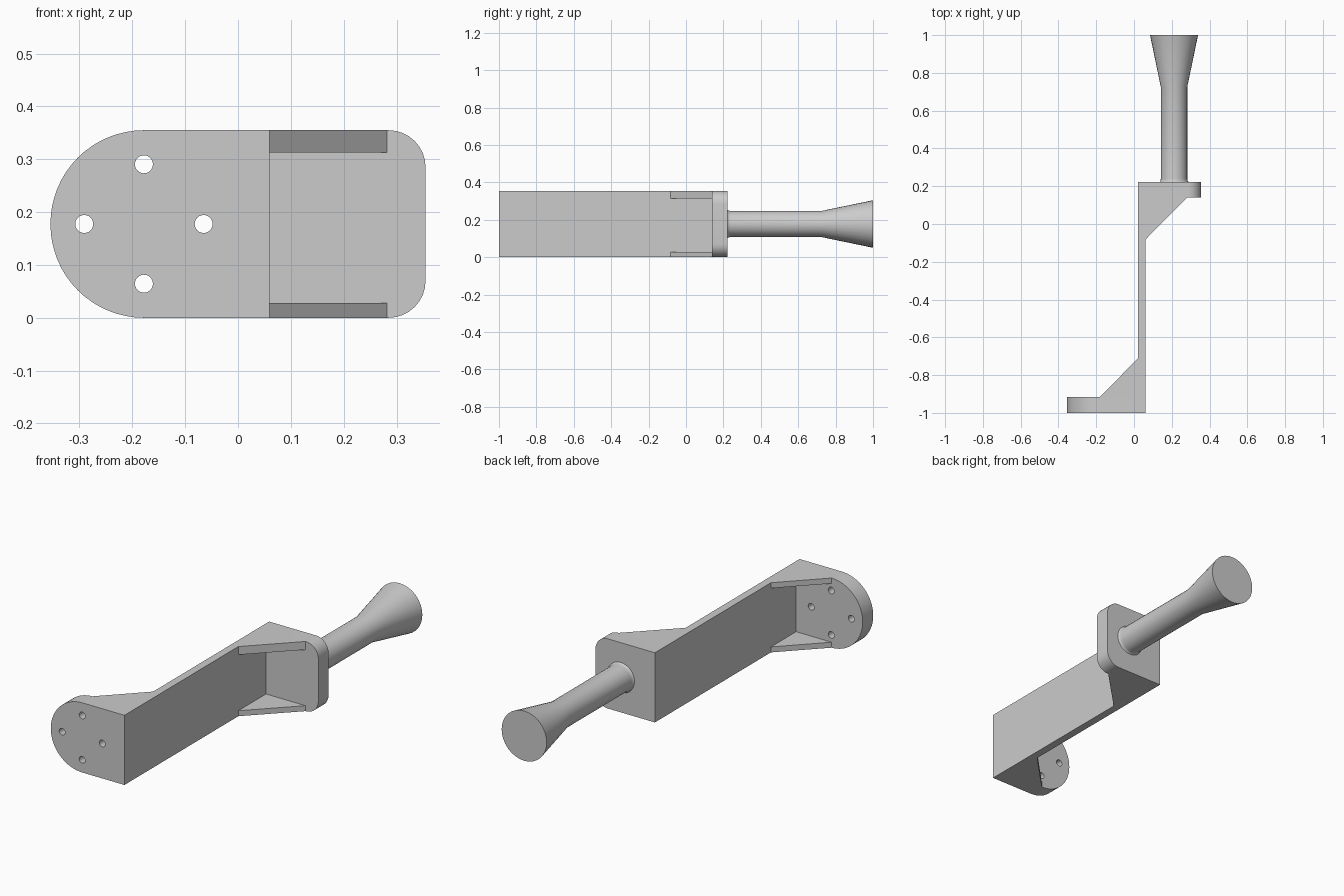
import bpy, bmesh, math

if "Cube" in bpy.data.objects:
    bpy.data.objects.remove(bpy.data.objects["Cube"])

H = 0.355            # bracket width along z
MID = H / 2


def finish(name, bm, smooth=True):
    bmesh.ops.recalc_face_normals(bm, faces=bm.faces)
    me = bpy.data.meshes.new(name)
    bm.to_mesh(me)
    bm.free()
    ob = bpy.data.objects.new(name, me)
    bpy.context.collection.objects.link(ob)
    if smooth:
        bpy.ops.object.select_all(action='DESELECT')
        ob.select_set(True)
        bpy.context.view_layer.objects.active = ob
        bpy.ops.object.shade_smooth_by_angle(angle=math.radians(30))
    return ob


def prism(points, z0, z1):
    bm = bmesh.new()
    face = bm.faces.new([bm.verts.new((x, y, z0)) for x, y in points])
    ext = bmesh.ops.extrude_face_region(bm, geom=[face])
    for v in ext["geom"]:
        if isinstance(v, bmesh.types.BMVert):
            v.co.z = z1
    bmesh.ops.recalc_face_normals(bm, faces=bm.faces)
    return bm


def round_end(bm, x, radius, segments):
    edges = [e for e in bm.edges
             if all(abs(v.co.x - x) < 1e-4 for v in e.verts)
             and abs(e.verts[0].co.z - e.verts[1].co.z) < 1e-4]
    bmesh.ops.bevel(bm, geom=edges, offset=radius, offset_type='OFFSET',
                    segments=segments, profile=0.5, affect='EDGES',
                    clamp_overlap=False)


# Z-shaped bracket with rounded flange ends
bm = prism([(-0.355, -1), (0.06, -1), (0.06, 0.14), (0.355, 0.14),
            (0.355, 0.222), (0.02, 0.222), (0.02, -0.915), (-0.355, -0.915)], 0, H)
round_end(bm, -0.355, 0.177, 16)
round_end(bm, 0.355, 0.07, 8)
bracket = finish("bracket", bm, smooth=False)

# four bolt holes through the lower flange
bm = bmesh.new()
for i in range(4):
    a = i * math.pi / 2
    new = bmesh.ops.create_cone(bm, cap_ends=True, segments=24,
                                radius1=0.017, radius2=0.017, depth=0.3)["verts"]
    for v in new:
        x, y, z = v.co
        v.co = (-0.178 + 0.113 * math.cos(a) + x, -0.96 + z,
                MID + 0.113 * math.sin(a) + y)
cutter = finish("hole_cutter", bm, smooth=False)
cutter.hide_render = True
mod = bracket.modifiers.new("holes", 'BOOLEAN')
mod.operation = 'DIFFERENCE'
mod.solver = 'EXACT'
mod.object = cutter
bpy.context.view_layer.objects.active = bracket
bracket.select_set(True)
bpy.ops.object.modifier_apply(modifier="holes")
bpy.data.objects.remove(cutter)
bpy.ops.object.select_all(action='DESELECT')
bracket.select_set(True)
bpy.context.view_layer.objects.active = bracket
bpy.ops.object.shade_smooth_by_angle(angle=math.radians(30))

# triangular gussets in both inner corners
upper = [(0.06, -0.083), (0.282, 0.14), (0.06, 0.14)]
lower = [(0.02, -0.712), (-0.18, -0.915), (0.02, -0.915)]
for name, tri, top in (("upper_gusset", upper, 0.042), ("lower_gusset", lower, 0.028)):
    finish(name + "_bottom", prism(tri, 0, 0.028), smooth=False)
    finish(name + "_top", prism(tri, H - top, H), smooth=False)

# turned handle with a small base fillet and a flared end
profile = [(0.077, 0.222), (0.073, 0.226), (0.071, 0.232), (0.07, 0.24),
           (0.07, 0.725), (0.127, 1.0)]
N = 32
bm = bmesh.new()
rings = [[bm.verts.new((0.212 + r * math.cos(2 * math.pi * k / N), y,
                        MID + r * math.sin(2 * math.pi * k / N)))
          for k in range(N)] for r, y in profile]
for a, b in zip(rings, rings[1:]):
    for k in range(N):
        bm.faces.new((a[k], a[(k + 1) % N], b[(k + 1) % N], b[k]))
bm.faces.new(rings[0])
bm.faces.new(rings[-1])
finish("handle", bm)
